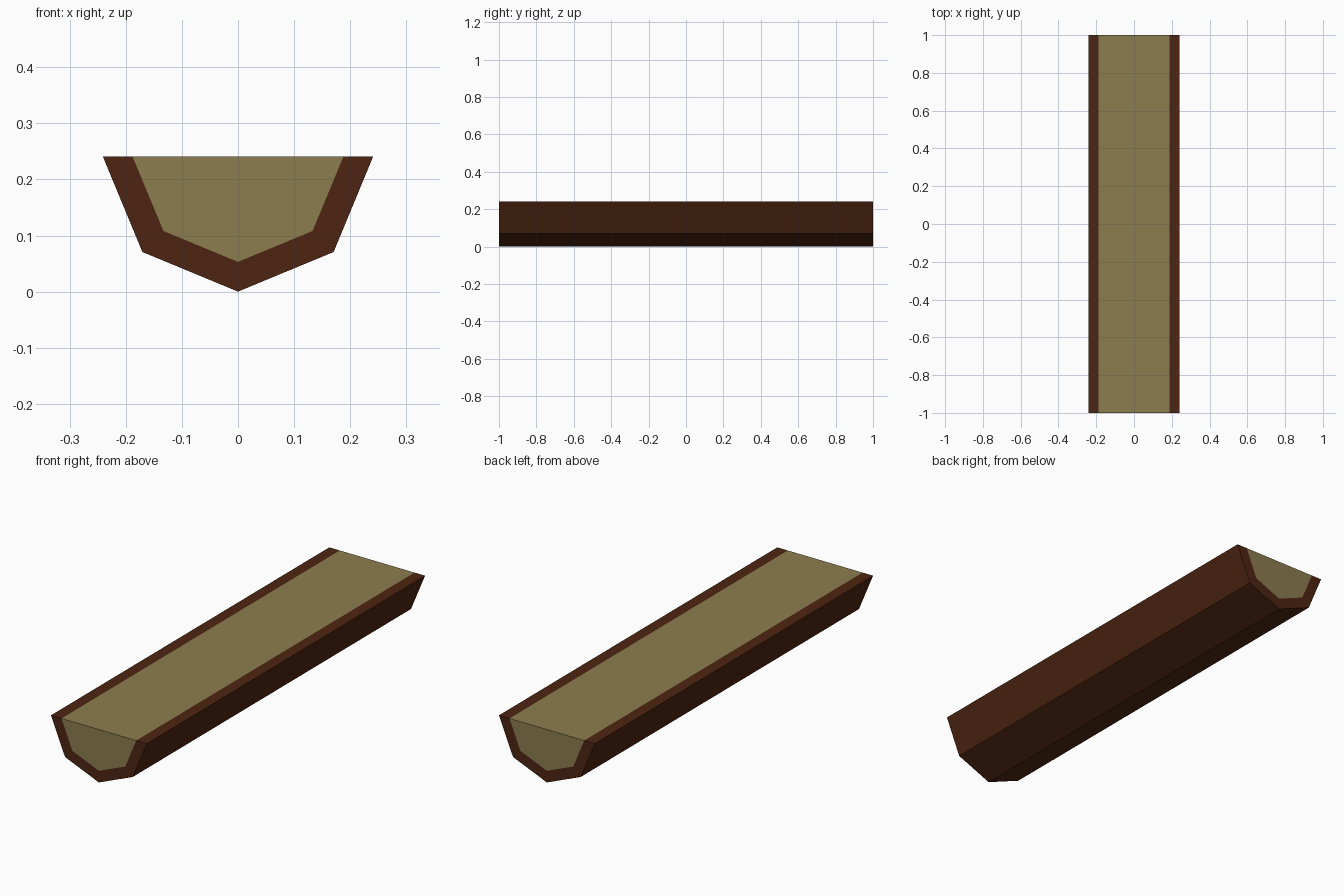
import bpy, bmesh, math

if "Cube" in bpy.data.objects:
    bpy.data.objects.remove(bpy.data.objects["Cube"])

R_OUT, R_IN, HALF_LEN, SIDES = 0.241, 0.188, 1.0, 4


def material(name, rgb):
    m = bpy.data.materials.new(name)
    m.diffuse_color = (*rgb, 1.0)
    m.use_nodes = True
    m.node_tree.nodes["Principled BSDF"].inputs["Base Color"].default_value = m.diffuse_color
    return m


bark = material("dark brown bark", (0.076, 0.0185, 0.006))
wood = material("pale cut wood", (0.262, 0.205, 0.078))

bm = bmesh.new()


def half_ring(r, y):
    # lower half of an octagon, from left rim to right rim
    return [bm.verts.new((-r * math.cos(math.pi * i / SIDES), y,
                          R_OUT - r * math.sin(math.pi * i / SIDES)))
            for i in range(SIDES + 1)]


def face(verts, mat):
    bm.faces.new(verts).material_index = mat


outer = [half_ring(R_OUT, y) for y in (-HALF_LEN, HALF_LEN)]
inner = [half_ring(R_IN, y) for y in (-HALF_LEN, HALF_LEN)]

# bark sides and bark ring on both ends
for i in range(SIDES):
    face([outer[0][i], outer[0][i + 1], outer[1][i + 1], outer[1][i]], 0)
    for o, n in zip(outer, inner):
        face([o[i], o[i + 1], n[i + 1], n[i]], 0)

# wood on both ends
for n in inner:
    face(n, 1)

# flat cut top: wood with a bark strip along each edge
face([inner[0][0], inner[0][-1], inner[1][-1], inner[1][0]], 1)
for k in (0, -1):
    face([outer[0][k], inner[0][k], inner[1][k], outer[1][k]], 0)

bmesh.ops.recalc_face_normals(bm, faces=bm.faces)
mesh = bpy.data.meshes.new("half_log")
bm.to_mesh(mesh)
bm.free()
mesh.materials.append(bark)
mesh.materials.append(wood)
bpy.context.collection.objects.link(bpy.data.objects.new("half_log", mesh))
